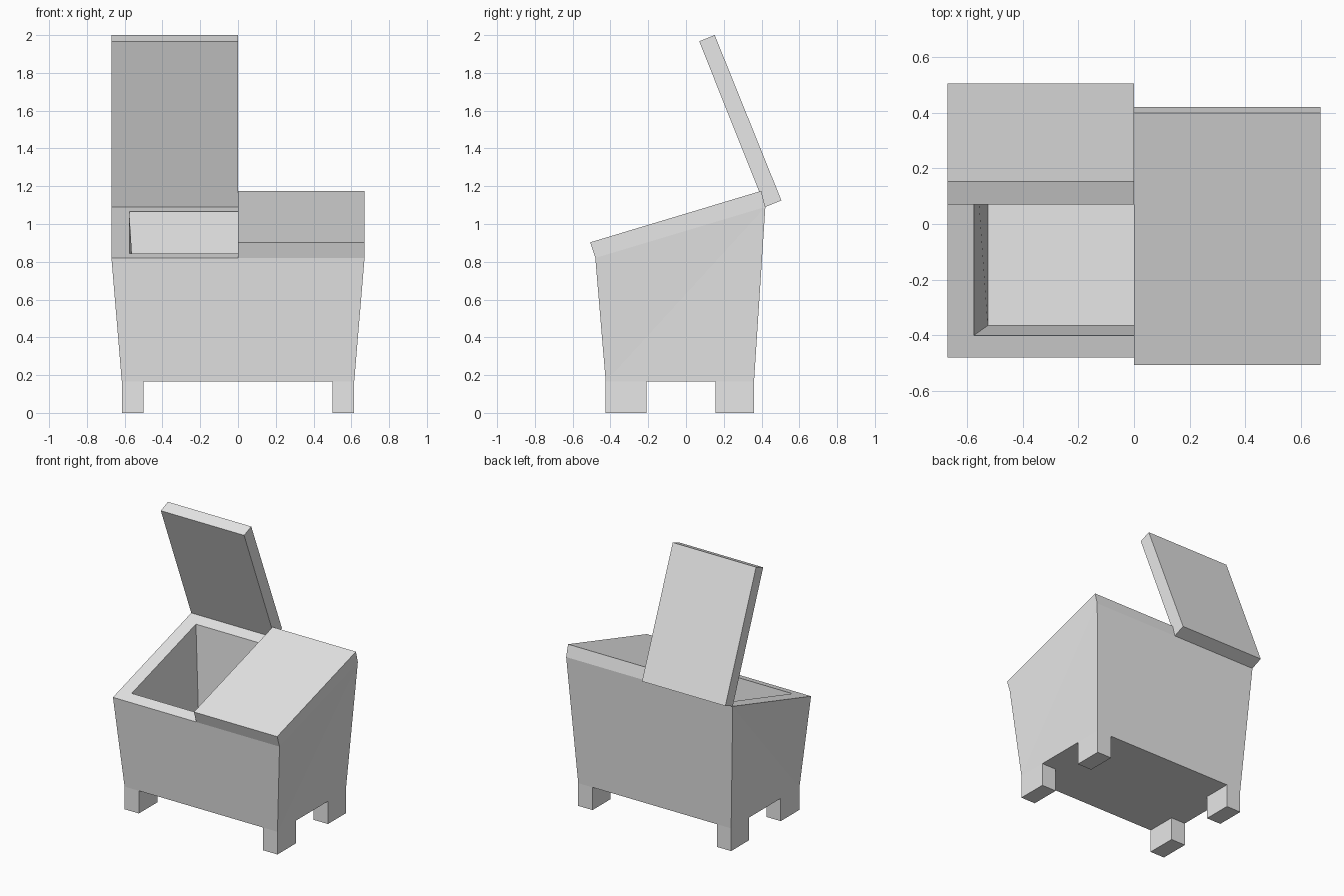
import bpy
import bmesh

cube = bpy.data.objects.get("Cube")
if cube:
    bpy.data.objects.remove(cube, do_unlink=True)

grey = bpy.data.materials.new("light_grey")
grey.use_nodes = True
grey.diffuse_color = (0.8, 0.8, 0.8, 1)
grey.node_tree.nodes["Principled BSDF"].inputs["Base Color"].default_value = (0.8, 0.8, 0.8, 1)


def finish(name, bm):
    bmesh.ops.recalc_face_normals(bm, faces=bm.faces)
    mesh = bpy.data.meshes.new(name)
    bm.to_mesh(mesh)
    bm.free()
    mesh.materials.append(grey)
    obj = bpy.data.objects.new(name, mesh)
    bpy.context.collection.objects.link(obj)
    return obj


def ring(half_x, front_y, back_y, front_z, back_z):
    return [(-half_x, front_y, front_z), (half_x, front_y, front_z),
            (half_x, back_y, back_z), (-half_x, back_y, back_z)]


def prism(name, profile, x0, x1):
    """Extrude a y-z profile along x."""
    bm = bmesh.new()
    a, b = ([bm.verts.new((x, y, z)) for y, z in profile] for x in (x0, x1))
    bm.faces.new(a)
    bm.faces.new(b[::-1])
    for i in range(len(profile)):
        j = (i + 1) % len(profile)
        bm.faces.new((a[i], b[i], b[j], a[j]))
    return finish(name, bm)


# Tapered open body: outer base, outer rim, inner rim, inner floor
rings = [ring(0.615, -0.425, 0.36, 0.165, 0.165),
         ring(0.67, -0.48, 0.42, 0.82, 1.09),
         ring(0.575, -0.40, 0.338, 0.844, 1.065),
         ring(0.525, -0.365, 0.305, 0.22, 0.22)]
bm = bmesh.new()
loops = [[bm.verts.new(p) for p in r] for r in rings]
bm.faces.new(loops[0])
bm.faces.new(loops[-1])
for k in range(3):
    a, b = loops[k], loops[k + 1]
    for i in range(4):
        j = (i + 1) % 4
        face = bm.faces.new((a[i], a[j], b[j], b[i]))
        # The side walls twist slightly, so fold them low front to high back
        if k != 1 and i in (1, 3):
            low, high = (a, b) if k == 0 else (b, a)
            front, back = (i, j) if i == 1 else (j, i)
            bmesh.utils.face_split(face, low[front], high[back])
finish("bin_body", bm)

# Four block legs
for x_name, sx in (("right", -1), ("left", 1)):
    for y_name, y0, y1 in (("front", -0.425, -0.21), ("back", 0.155, 0.36)):
        profile = [(y0, 0), (y1, 0), (y1, 0.165), (y0, 0.165)]
        prism(f"{y_name}_{x_name}_leg", profile, *sorted((sx * 0.5, sx * 0.615)))

# Closed lid on the left half, raised lid on the right half
prism("closed_lid", [(-0.48, 0.82), (0.42, 1.09), (0.398, 1.175), (-0.507, 0.903)], 0, 0.67)
prism("open_lid", [(0.42, 1.09), (0.505, 1.125), (0.152, 2.0), (0.07, 1.967)], -0.67, 0)
